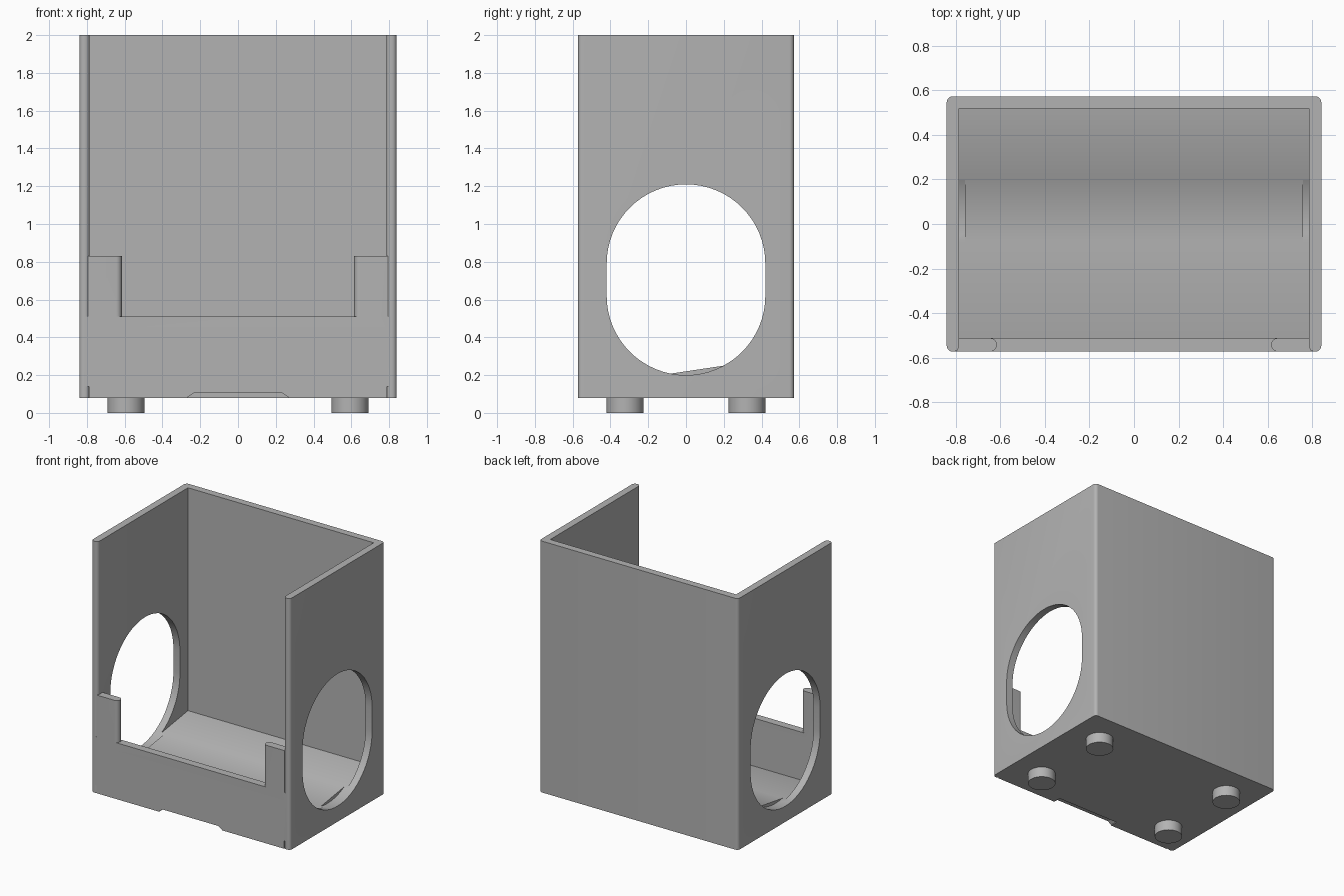
import bpy, bmesh, math
from mathutils import Vector, Matrix

if "Cube" in bpy.data.objects:
    bpy.data.objects.remove(bpy.data.objects["Cube"])

grey = bpy.data.materials.new("light grey plastic")
grey.diffuse_color = (0.45, 0.45, 0.45, 1)
grey.use_nodes = True
grey.node_tree.nodes["Principled BSDF"].inputs["Base Color"].default_value = grey.diffuse_color


def rounded(corners, seg=6):
    """Outline from (x, y, radius) corners, each replaced by an arc."""
    out = []
    n = len(corners)
    for i, (x, y, r) in enumerate(corners):
        p = Vector((x, y))
        if r == 0:
            out.append(p)
            continue
        a = (Vector(corners[i - 1][:2]) - p).normalized()
        b = (Vector(corners[(i + 1) % n][:2]) - p).normalized()
        half = a.angle(b) / 2
        c = p + (a + b).normalized() * r / math.sin(half)
        s = p + a * r / math.tan(half) - c
        e = p + b * r / math.tan(half) - c
        turn = math.atan2(s.x * e.y - s.y * e.x, s.dot(e))
        out += [c + Matrix.Rotation(turn * k / seg, 2) @ s for k in range(seg + 1)]
    return out


def prism(name, outline, lo, hi, axis="z"):
    """Extrude a 2D outline along an axis: z uses (x,y), y uses (x,z), x uses (y,z)."""
    place = {"z": lambda p, t: (p[0], p[1], t),
             "y": lambda p, t: (p[0], t, p[1]),
             "x": lambda p, t: (t, p[0], p[1])}[axis]
    bm = bmesh.new()
    a = [bm.verts.new(place(p, lo)) for p in outline]
    b = [bm.verts.new(place(p, hi)) for p in outline]
    bm.faces.new(a)
    bm.faces.new(b)
    for i in range(len(a)):
        j = (i + 1) % len(a)
        bm.faces.new((a[i], a[j], b[j], b[i]))
    bmesh.ops.recalc_face_normals(bm, faces=bm.faces)
    me = bpy.data.meshes.new(name)
    bm.to_mesh(me)
    bm.free()
    me.materials.append(grey)
    ob = bpy.data.objects.new(name, me)
    bpy.context.collection.objects.link(ob)
    return ob


def rect(x0, x1, y0, y1):
    return [(x0, y0), (x1, y0), (x1, y1), (x0, y1)]


def combine(target, tool, op):
    mod = target.modifiers.new(op, "BOOLEAN")
    mod.operation, mod.solver, mod.object = op, "EXACT", tool
    bpy.context.view_layer.objects.active = target
    bpy.ops.object.modifier_apply(modifier=mod.name)
    bpy.data.objects.remove(tool)


def smooth(ob):
    bpy.ops.object.select_all(action="DESELECT")
    ob.select_set(True)
    bpy.context.view_layer.objects.active = ob
    bpy.ops.object.shade_smooth_by_angle(angle=math.radians(30))


W, D, IX, IY = 0.84, 0.572, 0.785, 0.517   # outer and inner half sizes
BASE, TOP, R = 0.08, 2.0, 0.025

# Three-sided shell with rounded outer corners and front ends
housing = prism("housing", rounded([
    (-W, -D, R), (-IX, -D, R), (-IX, IY, 0), (IX, IY, 0),
    (IX, -D, R), (W, -D, R), (W, D, R), (-W, D, R)]), BASE, TOP)

# Floor wedge, sloping down toward the front
slope = lambda y: 0.22 + 0.15 * y
floor = prism("floor", [(-0.54, BASE), (0.54, BASE), (0.54, slope(0.54)),
                        (-0.54, slope(-0.54))], -0.8, 0.8, "x")
combine(housing, floor, "UNION")

# Low front panel, with a narrower strip along its bottom edge
combine(housing, prism("front_panel", rect(-0.815, 0.815, 0.14, 0.51), -D, -0.512, "y"), "UNION")
combine(housing, prism("front_lip", rect(-0.79, 0.79, BASE, 0.16), -D, -0.512, "y"), "UNION")

# Upright tabs at both ends of the front panel, rounded on the inner edge
for s in (-1, 1):
    tab = rounded([(s * 0.795, -D, 0), (s * 0.615, -D, 0.0299),
                   (s * 0.615, -0.512, 0.0299), (s * 0.795, -0.512, 0)])
    combine(housing, prism("tab", tab, 0.45, 0.83), "UNION")

# Large oval opening in each side wall, biting slightly into the floor
r = 0.42
oval = [(r * math.cos(a), 0.79 + r * math.sin(a)) for a in [math.pi * k / 32 for k in range(33)]]
oval += [(-y, 1.41 - z) for y, z in oval]
for s in (-1, 1):
    combine(housing, prism("opening", oval, s * 0.758, s * 0.9, "x"), "DIFFERENCE")

# Shallow finger notch under the front edge
notch = rounded([(-0.275, 0.05, 0), (0.275, 0.05, 0), (0.265, 0.085, 0),
                 (0.235, 0.105, 0.02), (-0.235, 0.105, 0.02), (-0.265, 0.085, 0)])
combine(housing, prism("notch", notch, -0.7, -0.512, "y"), "DIFFERENCE")
smooth(housing)

# Four round feet
for sx in (-1, 1):
    for sy in (-1, 1):
        ring = [(sx * 0.593 + 0.098 * math.cos(math.tau * k / 48),
                 sy * 0.323 + 0.098 * math.sin(math.tau * k / 48)) for k in range(48)]
        smooth(prism("foot", ring, 0, BASE))
